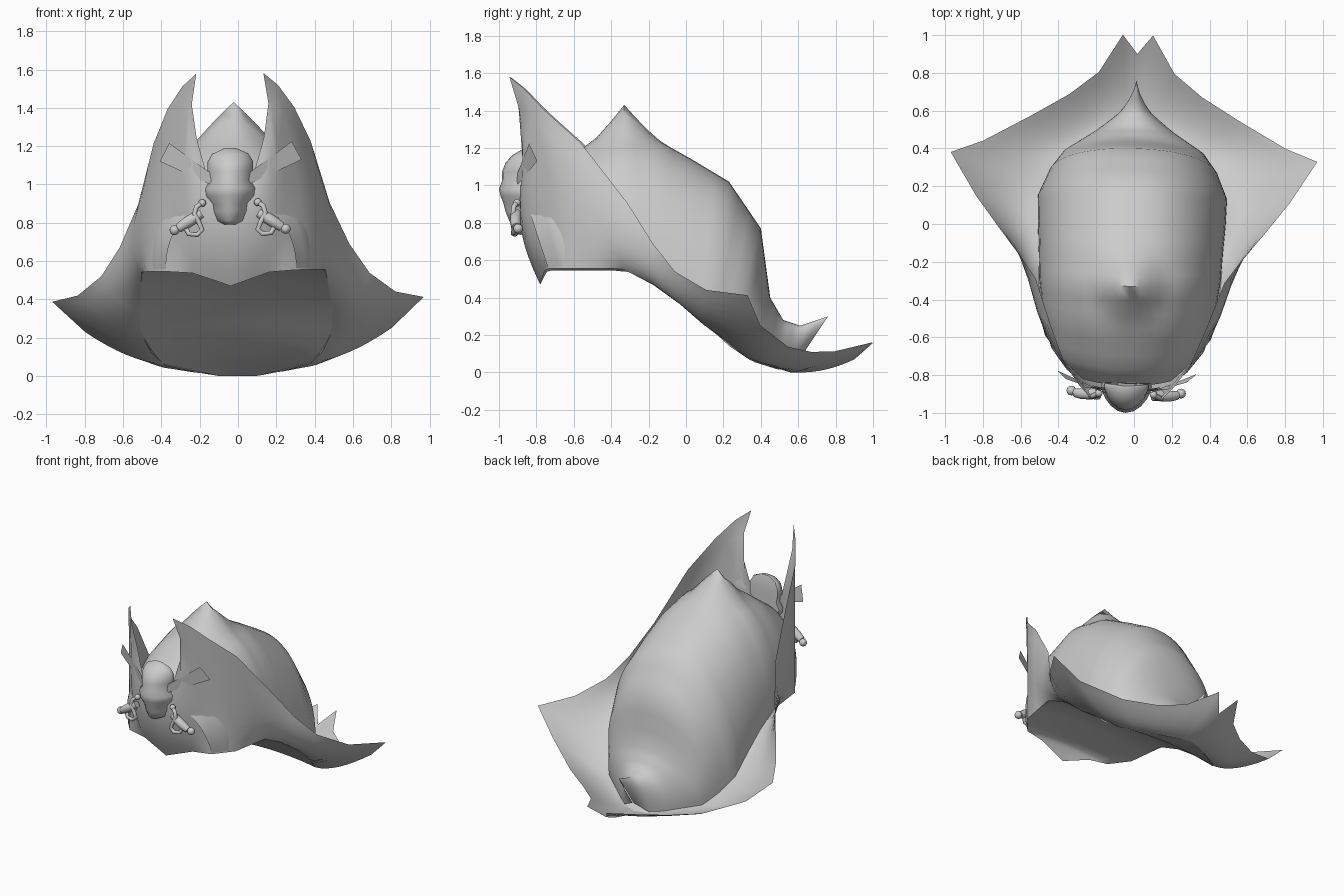
import bpy, bmesh, math
from mathutils import Vector

if "Cube" in bpy.data.objects:
    bpy.data.objects.remove(bpy.data.objects["Cube"])

grey = bpy.data.materials.new("felt grey")
grey.diffuse_color = (0.6, 0.6, 0.6, 1)
grey.use_nodes = True
grey.node_tree.nodes["Principled BSDF"].inputs["Base Color"].default_value = grey.diffuse_color


def place(p):
    """The hat is turned very slightly, so every point is nudged the same way."""
    x, y, z = p
    return Vector((x - 0.012 + 0.033 * y, y - 0.027 * x, z + 0.013 * x))


def finish(name, bm, angle=50, weld=True):
    if weld:
        bmesh.ops.remove_doubles(bm, verts=bm.verts, dist=0.0005)
    bmesh.ops.recalc_face_normals(bm, faces=bm.faces)
    for v in bm.verts:
        v.co = place(v.co)
    me = bpy.data.meshes.new(name)
    bm.to_mesh(me)
    bm.free()
    ob = bpy.data.objects.new(name, me)
    bpy.context.collection.objects.link(ob)
    me.materials.append(grey)
    bpy.ops.object.select_all(action='DESELECT')
    ob.select_set(True)
    bpy.context.view_layer.objects.active = ob
    bpy.ops.object.shade_smooth_by_angle(angle=math.radians(angle))


def grid(bm, rows, closed=False):
    vs = [[bm.verts.new(p) for p in r] for r in rows]
    n = len(vs[0])
    for a, b in zip(vs, vs[1:]):
        for j in range(n if closed else n - 1):
            k = (j + 1) % n
            bm.faces.new((a[j], a[k], b[k], b[j]))
    return vs


def along(keys, i):
    """Value at step i, blended between the neighbouring keys."""
    for (i0, a), (i1, b) in zip(keys, keys[1:]):
        if i <= i1:
            return Vector(a).lerp(Vector(b), (i - i0) / (i1 - i0))
    return Vector(keys[-1][1])


# Brim: outer edge from the front centre over the horn to the back centre
outer = [
    (0, -.87, .95), (.13, -.87, 1.08), (.175, -.86, 1.24), (.20, -.89, 1.42),
    (.175, -.94, 1.58), (.25, -.86, 1.515), (.33, -.75, 1.40), (.41, -.55, 1.22),
    (.50, -.30, .90), (.60, -.16, .68), (.70, -.04, .53), (.83, .13, .43),
    (.97, .355, .40), (.80, .42, .24), (.55, .56, .13), (.35, .68, .105),
    (.20, .80, .11), (.08, 1.0, .16), (0, .90, .07),
]
# Opening edge, and how far the brim bows between both edges
inner = [(0, (0, -.78, .47)), (2, (.2, -.75, .54)), (4, (.34, -.73, .55)),
         (6, (.44, -.6, .55)), (8, (.48, -.33, .55)), (9, (.49, -.16, .46)),
         (10, (.5, 0, .35)), (11, (.5, .12, .24)),
         (13, (.4, .34, .07)), (16, (.1, .56, 0)), (18, (0, .59, 0))]
bow = [(0, (0, -.055, .04)), (2, (.01, -.05, -.06)), (4, (.043, .065, -.115)),
       (6, (.025, .035, -.045)), (7, (.05, .03, -.06)), (8, (.04, -.02, -.035)),
       (12, (-.02, -.03, -.04)), (18, (0, 0, -.02))]

bm = bmesh.new()
for side in (1, -1):
    rows = []
    for i, edge in enumerate(outer):
        row = []
        for k in range(9):
            t = k / 8
            p = along(inner, i).lerp(Vector(edge), t) + along(bow, i) * (4 * t * (1 - t))
            row.append((p.x * side, p.y, p.z))
        rows.append(row)
    grid(bm, rows)
finish("brim", bm, 60)

# Underside: closes the opening from side to side, arching up a little
bm = bmesh.new()
rows = []
for i in range(19):
    p = along(inner, i)
    rows.append([(p.x * u / 6, p.y, p.z + .08 * p.x * (1 - (u / 6) ** 2)) for u in range(-6, 7)])
grid(bm, rows)
finish("underside", bm, 60)

# Crown: arches from front to back (half width, base y, base z, top y, top z)
arches = [
    (.34, -.73, .56, -.855, .93),
    (.41, -.64, .56, -.77, 1.04),
    (.455, -.48, .56, -.55, 1.20),
    (.48, -.30, .54, -.33, 1.28),
    (.488, -.14, .45, -.14, 1.235),
    (.497, .00, .35, .03, 1.14),
    (.50, .14, .23, .23, 1.02),
    (.45, .25, .13, .40, .77),
    (.38, .355, .06, .45, .40),
    (.21, .48, .02, .52, .28),
    (.10, .56, .01, .61, .25),
    (.005, .60, .06, .76, .30),
]
bm = bmesh.new()
rows = []
N = 32
for i in range(3 * len(arches) - 2):
    n, f = divmod(i, 3)
    nxt = arches[min(n + 1, len(arches) - 1)]
    w, yb, zb, yt, zt = [a + (b - a) * f / 3 for a, b in zip(arches[n], nxt)]
    row = []
    for j in range(N + 1):
        a = math.pi * j / N
        c, s = math.cos(a), math.sin(a) ** .95 if 0 < j < N else 0
        x = w * math.copysign(abs(c) ** .92, c)
        y, z = yb + (yt - yb) * s, zb + (zt - zb) * s
        # pinched peak on top
        if z > .9:
            z += .15 * max(0, 1 - math.hypot(x, y + .33) / .2) ** 1.2
        row.append((x, y, z))
    rows.append(row)
grid(bm, rows)
finish("crown", bm, 60)

# Front emblem: rounded head with brow, cheeks and jaw (z, half width, front y)
levels = [(.79, .03, -.925), (.81, .07, -.945), (.86, .09, -.965), (.90, .095, -.975),
          (.94, .13, -.99), (.98, .135, -1.0), (1.02, .11, -.985), (1.07, .12, -.985),
          (1.12, .118, -.965), (1.16, .095, -.93), (1.19, .03, -.88)]
bm = bmesh.new()
ring = [2 * math.pi * k / 20 for k in range(20)]
rows = [[(w * math.cos(a), -.86 + (yf + .86) * (max(0, math.sin(a)) ** 1.4 - .15 * (a > math.pi)), z)
         for a in ring] for z, w, yf in levels]
vs = grid(bm, rows, True)
bm.faces.new(vs[0])
bm.faces.new(vs[-1])
finish("emblem_head", bm, 60)

# Blade ends fanning out beside the emblem
bm = bmesh.new()
for side in (1, -1):
    quad = [(.10, -.90, 1.00), (.37, -.785, 1.125), (.32, -.83, 1.22), (.10, -.90, 1.06)]
    bm.faces.new([bm.verts.new((x * side, y, z)) for x, y, z in quad])
finish("blade_ends", bm)


def tube(bm, pts, radii, n=10):
    pts = [Vector(p) for p in pts]
    rows = []
    for i, p in enumerate(pts):
        d = (pts[min(i + 1, len(pts) - 1)] - pts[max(i - 1, 0)]).normalized()
        u = d.cross(Vector((0, 1, 0))).normalized()
        v = d.cross(u)
        angles = [2 * math.pi * k / n for k in range(n)]
        rows.append([p + (u * math.cos(a) + v * math.sin(a)) * radii[i] for a in angles])
    vs = grid(bm, rows, True)
    bm.faces.new(vs[0])
    bm.faces.new(vs[-1])


def ball(bm, centre, r):
    res = bmesh.ops.create_uvsphere(bm, u_segments=12, v_segments=8, radius=r)
    bmesh.ops.translate(bm, verts=res["verts"], vec=centre)


# Sword hilts: grip, pommel, curved hand guard and guard ends
for side, name in ((1, "right_hilt"), (-1, "left_hilt")):
    bm = bmesh.new()
    grip = [(.15, -.90, .85), (.19, -.905, .825), (.23, -.905, .80), (.27, -.90, .775)]
    guard = [(.145, -.90, .905), (.175, -.915, .885), (.185, -.92, .85), (.16, -.92, .80),
             (.145, -.92, .765), (.17, -.92, .74), (.215, -.915, .745), (.24, -.90, .79)]
    tube(bm, [(x * side, y, z) for x, y, z in grip], [.024, .03, .03, .024])
    tube(bm, [(x * side, y, z) for x, y, z in guard], [.013] * len(guard))
    ball(bm, (.29 * side, -.89, .765), .026)
    ball(bm, (.145 * side, -.90, .905), .02)
    finish(name, bm, 50, False)
